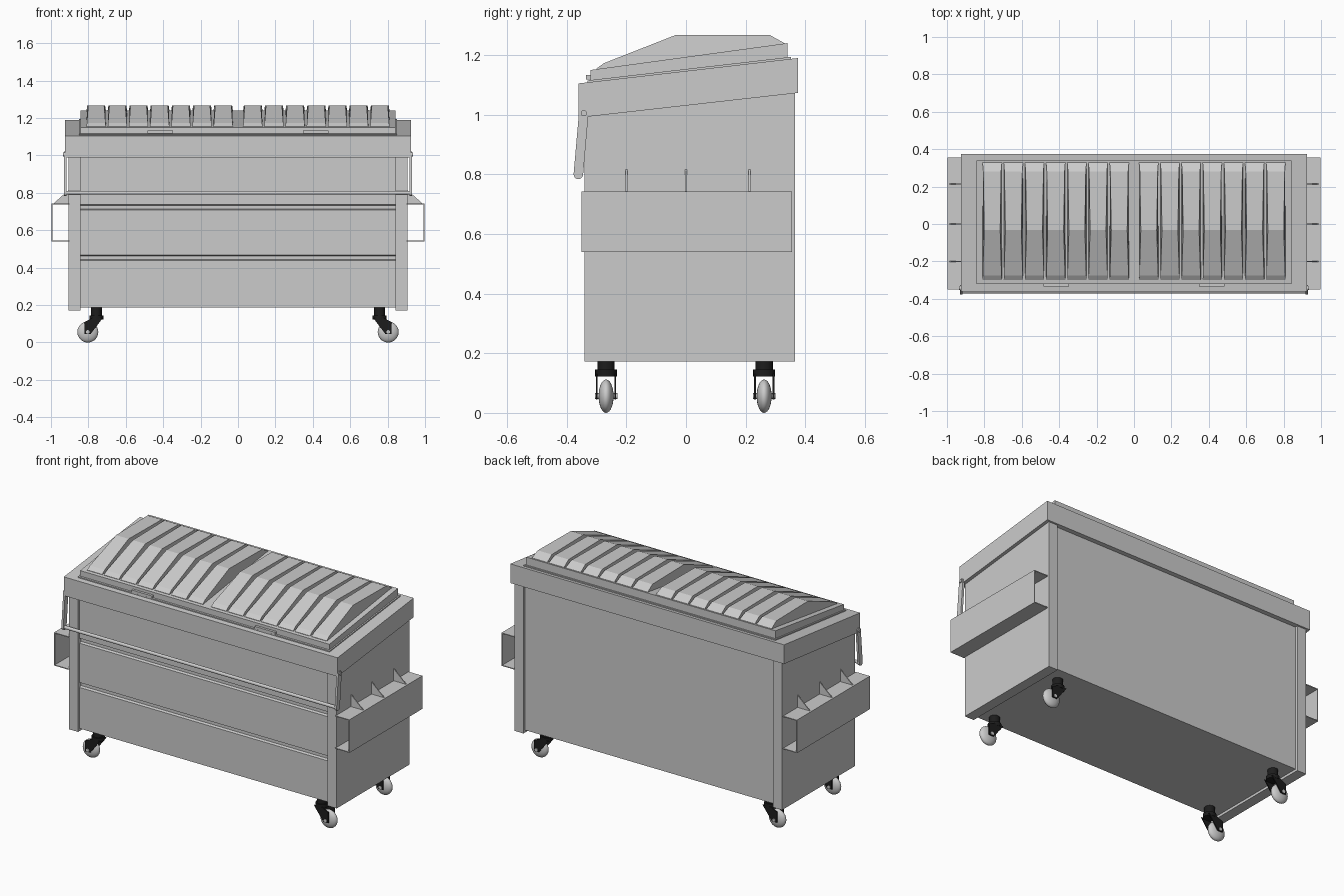
import bpy, bmesh, math
from mathutils import Vector, Matrix

if "Cube" in bpy.data.objects:
    bpy.data.objects.remove(bpy.data.objects["Cube"])


def material(name, rgb):
    m = bpy.data.materials.new(name)
    m.diffuse_color = (*rgb, 1)
    m.use_nodes = True
    m.node_tree.nodes["Principled BSDF"].inputs["Base Color"].default_value = m.diffuse_color
    return m


BLACK = material("black_metal", (0.012, 0.012, 0.012))


def finish(name, bm, mat=None, smooth=False):
    bmesh.ops.recalc_face_normals(bm, faces=bm.faces)
    me = bpy.data.meshes.new(name)
    bm.to_mesh(me)
    bm.free()
    ob = bpy.data.objects.new(name, me)
    bpy.context.collection.objects.link(ob)
    if mat:
        me.materials.append(mat)
    if smooth:
        bpy.context.view_layer.objects.active = ob
        ob.select_set(True)
        bpy.ops.object.shade_smooth_by_angle(angle=math.radians(40))
        ob.select_set(False)
    return ob


def loft(name, a, b, mat=None):
    """Solid between two matching closed loops of 3D points."""
    bm = bmesh.new()
    va = [bm.verts.new(p) for p in a]
    vb = [bm.verts.new(p) for p in b]
    n = len(va)
    for i in range(n):
        j = (i + 1) % n
        bm.faces.new((va[i], va[j], vb[j], vb[i]))
    bm.faces.new(va)
    bm.faces.new(vb[::-1])
    return finish(name, bm, mat)


def prism_x(name, yz, x0, x1, mat=None):
    return loft(name, [(x0, y, z) for y, z in yz], [(x1, y, z) for y, z in yz], mat)


def prism_y(name, xz, y0, y1, mat=None):
    return loft(name, [(x, y0, z) for x, z in xz], [(x, y1, z) for x, z in xz], mat)


def rod(name, p, q, r, mat=None, seg=20):
    p, q = Vector(p), Vector(q)
    d = q - p
    bm = bmesh.new()
    bmesh.ops.create_cone(bm, cap_ends=True, segments=seg, radius1=r, radius2=r, depth=d.length)
    rot = d.to_track_quat('Z', 'Y').to_matrix().to_4x4()
    bm.transform(Matrix.Translation((p + q) / 2) @ rot)
    return finish(name, bm, mat, True)


def capsule(a, b, ra, rb, n=8):
    """Outline of a link with round ends, in two dimensions."""
    ang = math.atan2(b[1] - a[1], b[0] - a[0])
    out = []
    for c, r, start in ((b, rb, -0.5), (a, ra, 0.5)):
        for i in range(n + 1):
            t = ang + math.pi * (start + i / n)
            out.append((c[0] + r * math.cos(t), c[1] + r * math.sin(t)))
    return out


# Container body with two pressed grooves across the front
F, G = -0.325, -0.309
body = [(F, 0.187)]
for z in (0.453, 0.723):
    body += [(F, z - 0.015), (G, z - 0.010), (G, z + 0.010), (F, z + 0.015)]
body += [(F, 1.04), (0.35, 1.12), (0.35, 0.187)]
prism_x("body", body, -0.847, 0.847)

# Sloping rim around the top
prism_x("rim", [(-0.36, 0.99), (-0.36, 1.105), (0.375, 1.19), (0.375, 1.073)], -0.925, 0.925)

# Lid slab with a thin flange below it
prism_x("lid_flange", [(-0.33, 1.10), (-0.33, 1.115), (0.352, 1.194), (0.352, 1.18)], -0.85, 0.85)
prism_x("lid", [(-0.32, 1.10), (-0.32, 1.15), (0.34, 1.24), (0.34, 1.18)], -0.842, 0.842)

# Lid ribs with tapered flanks
crest = [(-0.30, 1.155), (-0.275, 1.173), (-0.033, 1.268), (0.28, 1.268), (0.33, 1.24)]
slab = lambda y: 1.15 + (y + 0.32) * 0.09 / 0.66
for s in (-1, 1):
    for i in range(7):
        cx = s * (0.079 + 0.1132 * i)
        sides = []
        for e in (-1, 1):
            top = [(cx + e * (0.052 - 0.12 * max(0, z - slab(y))), y, z) for y, z in crest]
            base = [(cx + e * 0.052, 0.33, 1.21), (cx + e * 0.052, -0.30, 1.13)]
            sides.append(top + base)
        loft("lid_rib", *sides)

for s in (-1, 1):
    # Side walls forming the corner posts
    prism_x("side_wall", [(-0.34, 0.172), (-0.34, 1.04), (0.365, 1.12), (0.365, 0.172)],
            s * 0.843, s * 0.905)

    # Open fork pocket
    t = 0.005
    prism_y("fork_pocket", [(s * x, z) for x, z in (
        (0.90, 0.54), (0.998, 0.54), (0.998, 0.742), (0.90, 0.742), (0.90, 0.742 - t),
        (0.998 - t, 0.742 - t), (0.998 - t, 0.54 + t), (0.90, 0.54 + t))], -0.35, 0.355)

    # Gussets above the pocket
    for y in (-0.2, 0, 0.213):
        prism_y("gusset", [(s * 0.90, 0.74), (s * 0.99, 0.74), (s * 0.90, 0.82)],
                y - 0.003, y + 0.003)

    # Lock bar arm and pivot
    prism_x("lock_arm", capsule((-0.343, 1.005), (-0.361, 0.80), 0.016, 0.016),
            s * 0.917, s * 0.930)
    rod("lock_pivot", (s * 0.90, -0.343, 1.005), (s * 0.936, -0.343, 1.005), 0.01)

    # Lid grip on the front edge
    prism_x("lid_grip", [(-0.335, 1.118), (-0.335, 1.133), (-0.31, 1.133), (-0.31, 1.118)],
            s * 0.347, s * 0.485)

    # Swivel casters
    for y in (-0.268, 0.262):
        mx, wx, wz = s * 0.757, s * 0.803, 0.056
        rod("caster_stem", (mx, y, 0.142), (mx, y, 0.19), 0.029, BLACK)
        rod("caster_swivel", (mx, y, 0.122), (mx, y, 0.145), 0.037, BLACK)
        for e in (-1, 1):
            fork = [(mx - s * 0.033, 0.13), (mx + s * 0.022, 0.13), (wx + s * 0.018, 0.11),
                    (wx + s * 0.018, 0.045), (wx - s * 0.015, 0.045)]
            prism_y("caster_fork", fork, y + e * 0.028, y + e * 0.034, BLACK)
        rod("caster_axle", (wx, y - 0.038, wz), (wx, y + 0.038, wz), 0.010)
        bm = bmesh.new()
        bmesh.ops.create_uvsphere(bm, u_segments=24, v_segments=14, radius=0.056)
        bm.transform(Matrix.Translation((wx, y, wz)) @ Matrix.Diagonal((1, 0.45, 1, 1)))
        finish("caster_wheel", bm, None, True)

# Lock bar across the front
rod("lock_bar", (-0.93, -0.361, 0.80), (0.93, -0.361, 0.80), 0.010)
